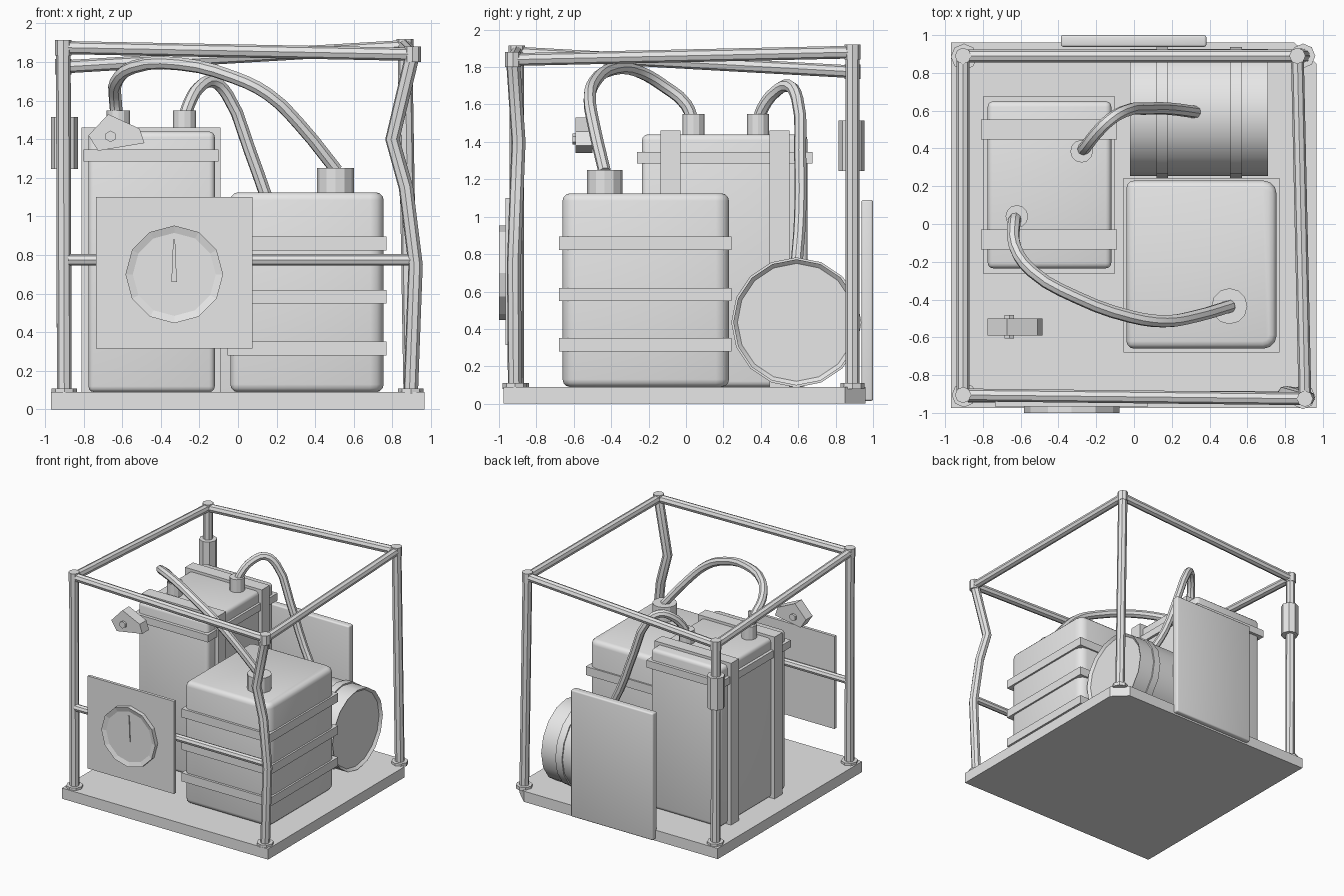
import bpy, bmesh, math
from mathutils import Vector, Matrix

if "Cube" in bpy.data.objects:
    bpy.data.objects.remove(bpy.data.objects["Cube"])

grey = bpy.data.materials.new("plain_grey")
grey.diffuse_color = (0.8, 0.8, 0.8, 1)
grey.use_nodes = True
grey.node_tree.nodes["Principled BSDF"].inputs["Base Color"].default_value = grey.diffuse_color


def finish(ob, smooth=False):
    """Give an object its material and optional smooth shading."""
    ob.data.materials.clear()
    ob.data.materials.append(grey)
    bpy.ops.object.select_all(action='DESELECT')
    ob.select_set(True)
    bpy.context.view_layer.objects.active = ob
    if smooth:
        bpy.ops.object.shade_smooth_by_angle(angle=math.radians(40))
    return ob


def from_bmesh(name, bm, smooth=False):
    bmesh.ops.recalc_face_normals(bm, faces=bm.faces[:])
    me = bpy.data.meshes.new(name)
    bm.to_mesh(me)
    bm.free()
    ob = bpy.data.objects.new(name, me)
    bpy.context.collection.objects.link(ob)
    return finish(ob, smooth)


def prism(name, outline, axis, lo, hi):
    """Extrude a flat outline along y or z."""
    bm = bmesh.new()
    at = (lambda p, d: (p[0], d, p[1])) if axis == 'y' else (lambda p, d: (p[0], p[1], d))
    face = bm.faces.new([bm.verts.new(at(p, lo)) for p in outline])
    res = bmesh.ops.extrude_face_region(bm, geom=[face])
    move = Vector(at((0, 0), hi - lo))
    for v in res["geom"]:
        if isinstance(v, bmesh.types.BMVert):
            v.co += move
    return from_bmesh(name, bm)


def box(name, x, y, z, bevel=0, right_corner=0):
    """Box from ranges, with rounded edges and optional rounder right-hand corners."""
    bm = bmesh.new()
    bmesh.ops.create_cube(bm, size=1)
    for v in bm.verts:
        v.co = [r[0] if c < 0 else r[1] for c, r in zip(v.co, (x, y, z))]
    if right_corner:
        edges = [e for e in bm.edges if all(v.co.x == max(x) or v.co.x > x[1] - 1e-4 for v in e.verts)
                 and abs(e.verts[0].co.z - e.verts[1].co.z) > 0.1]
        bmesh.ops.bevel(bm, geom=edges, offset=right_corner, segments=3, profile=0.5, affect='EDGES')
    if bevel:
        edges = [e for e in bm.edges if e.calc_face_angle() > 0.9]
        bmesh.ops.bevel(bm, geom=edges, offset=bevel, segments=3, profile=0.5, affect='EDGES')
    return from_bmesh(name, bm, bool(bevel))


def cylinder(name, centre, r, depth, axis='z', sides=12, r2=None, smooth=False, dish=None):
    """Cylinder; dish=(rim, drop) sinks both end faces inside a rim."""
    bm = bmesh.new()
    bmesh.ops.create_cone(bm, cap_ends=True, segments=sides, radius1=r,
                          radius2=r if r2 is None else r2, depth=depth)
    if dish:
        caps = [f for f in bm.faces if abs(f.normal.z) > 0.9]
        bmesh.ops.inset_region(bm, faces=caps, thickness=dish[0])
        for f in caps:
            for v in f.verts:
                v.co.z -= math.copysign(dish[1], v.co.z)
    rot = {'z': Matrix(), 'x': Matrix.Rotation(math.pi / 2, 4, 'Y'),
           'y': Matrix.Rotation(math.pi / 2, 4, 'X')}[axis]
    bmesh.ops.transform(bm, matrix=Matrix.Translation(centre) @ rot, verts=bm.verts[:])
    return from_bmesh(name, bm, smooth)


def tube(name, pts, r, curved=False, smooth=True):
    """Round pipe along a path."""
    cu = bpy.data.curves.new(name, 'CURVE')
    cu.dimensions = '3D'
    cu.bevel_depth = r
    cu.bevel_resolution = 2
    cu.use_fill_caps = True
    cu.resolution_u = 3
    sp = cu.splines.new('BEZIER' if curved else 'POLY')
    if curved:
        sp.bezier_points.add(len(pts) - 1)
        for b, p in zip(sp.bezier_points, pts):
            b.co = p
            b.handle_left_type = b.handle_right_type = 'AUTO'
    else:
        sp.points.add(len(pts) - 1)
        for b, p in zip(sp.points, pts):
            b.co = (*p, 1)
    ob = bpy.data.objects.new(name, cu)
    bpy.context.collection.objects.link(ob)
    bpy.ops.object.select_all(action='DESELECT')
    ob.select_set(True)
    bpy.context.view_layer.objects.active = ob
    bpy.ops.object.convert(target='MESH')
    return finish(bpy.context.view_layer.objects.active, smooth)


# Base plate with one cut corner
prism("base_plate", [(-0.97, -0.975), (0.965, -0.975), (0.965, 0.85), (0.85, 0.96), (-0.97, 0.96)],
      'z', 0, 0.09)

# Dented frame: posts, feet, skewed top rails
posts = {
    "front_left": [(-0.9, -0.905, 0.08), (-0.905, -0.905, 1.875)],
    "front_right": [(0.895, -0.915, 0.08), (0.92, -0.92, 0.75), (0.87, -0.905, 1.15),
                    (0.80, -0.895, 1.4), (0.905, -0.925, 1.84)],
    "back_right": [(0.895, 0.89, 0.08), (0.865, 0.89, 1.88)],
    "back_left": [(-0.9, 0.89, 0.08), (-0.905, 0.89, 1.775)],
}
for key, path in posts.items():
    tube(key + "_post", path, 0.038)
    cylinder(key + "_foot", (path[0][0], path[0][1], 0.095), 0.065, 0.03, sides=8)
    bpy_corner = path[-1]
    cylinder(key + "_joint", bpy_corner, 0.043, 0.08, sides=8)
corners = [(k, p[-1]) for k, p in posts.items()]
for i, rail in enumerate(("front", "right", "back", "left")):
    tube(rail + "_top_rail", [corners[i][1], corners[(i + 1) % 4][1]], 0.034)
tube("front_cross_rail", [(-0.88, -0.915, 0.775), (0.9, -0.915, 0.775)], 0.03)
cylinder("post_sleeve", (-0.9, 0.885, 1.38), 0.07, 0.27, sides=8)

# Gauge panel, dial rim, face and needle
box("gauge_panel", (-0.735, 0.075), (-0.965, -0.94), (0.315, 1.10))
cylinder("gauge_dial", (-0.33, -0.98, 0.70), 0.253, 0.04, 'y', 12, dish=(0.038, 0.012))
prism("gauge_needle", [(-0.345, 0.66), (-0.317, 0.66), (-0.326, 0.88), (-0.336, 0.88)],
      'y', -0.996, -0.985)

# Rear cover panel
box("rear_cover", (-0.387, 0.383), (0.938, 1.0), (0.015, 1.09), bevel=0.012)

# Tall tank with a belt, two vertical straps and two caps
box("tall_tank", (-0.775, -0.12), (-0.235, 0.65), (0.09, 1.44), bevel=0.03)
box("tall_tank_belt", (-0.80, -0.10), (-0.262, 0.675), (1.285, 1.347))
for i, y in enumerate((-0.083, 0.5)):
    box(f"tall_tank_strap_{i + 1}", (-0.81, -0.09), (y - 0.053, y + 0.053), (0.085, 1.462))
for i, (x, y) in enumerate(((-0.62, 0.04), (-0.277, 0.385))):
    cylinder(f"tall_tank_cap_{i + 1}", (x, y, 1.49), 0.06, 0.12)

# Short tank with three belts and a cap
box("short_tank", (-0.04, 0.755), (-0.66, 0.23), (0.09, 1.125), bevel=0.04, right_corner=0.07)
for i, z in enumerate((0.315, 0.583, 0.858)):
    box(f"short_tank_belt_{i + 1}", (-0.055, 0.77), (-0.68, 0.243), (z - 0.035, z + 0.037))
cylinder("short_tank_cap", (0.505, -0.435, 1.18), 0.095, 0.14)

# Drum lying on its side with two hoops
cylinder("drum", (0.345, 0.59, 0.435), 0.337, 0.73, 'x', 16, smooth=True, dish=(0.022, 0.02))
for i, x in enumerate((0.15, 0.54)):
    cylinder(f"drum_hoop_{i + 1}", (x, 0.59, 0.435), 0.348, 0.062, 'x', 16, smooth=True)

# Hoses
tube("long_hose", [(-0.625, 0.04, 1.5), (-0.635, 0.0, 1.6), (-0.63, -0.12, 1.70), (-0.54, -0.25, 1.775),
                   (-0.3, -0.39, 1.79), (-0.02, -0.49, 1.72), (0.16, -0.515, 1.63),
                   (0.32, -0.49, 1.475), (0.51, -0.435, 1.24)], 0.034, curved=True)
tube("short_hose", [(-0.28, 0.385, 1.5), (-0.255, 0.41, 1.58), (-0.2, 0.48, 1.67), (-0.13, 0.55, 1.70),
                    (-0.055, 0.595, 1.63), (0.06, 0.61, 1.345), (0.19, 0.61, 1.0),
                    (0.34, 0.59, 0.73)], 0.033, curved=True)

# Loose bracket with a hexagonal bolt
prism("bracket", [(-0.672, 1.53), (-0.51, 1.455), (-0.485, 1.38), (-0.725, 1.34), (-0.775, 1.42)],
      'y', -0.59, -0.50)
cylinder("bracket_bolt", (-0.66, -0.545, 1.415), 0.03, 0.124, 'y', 6)
